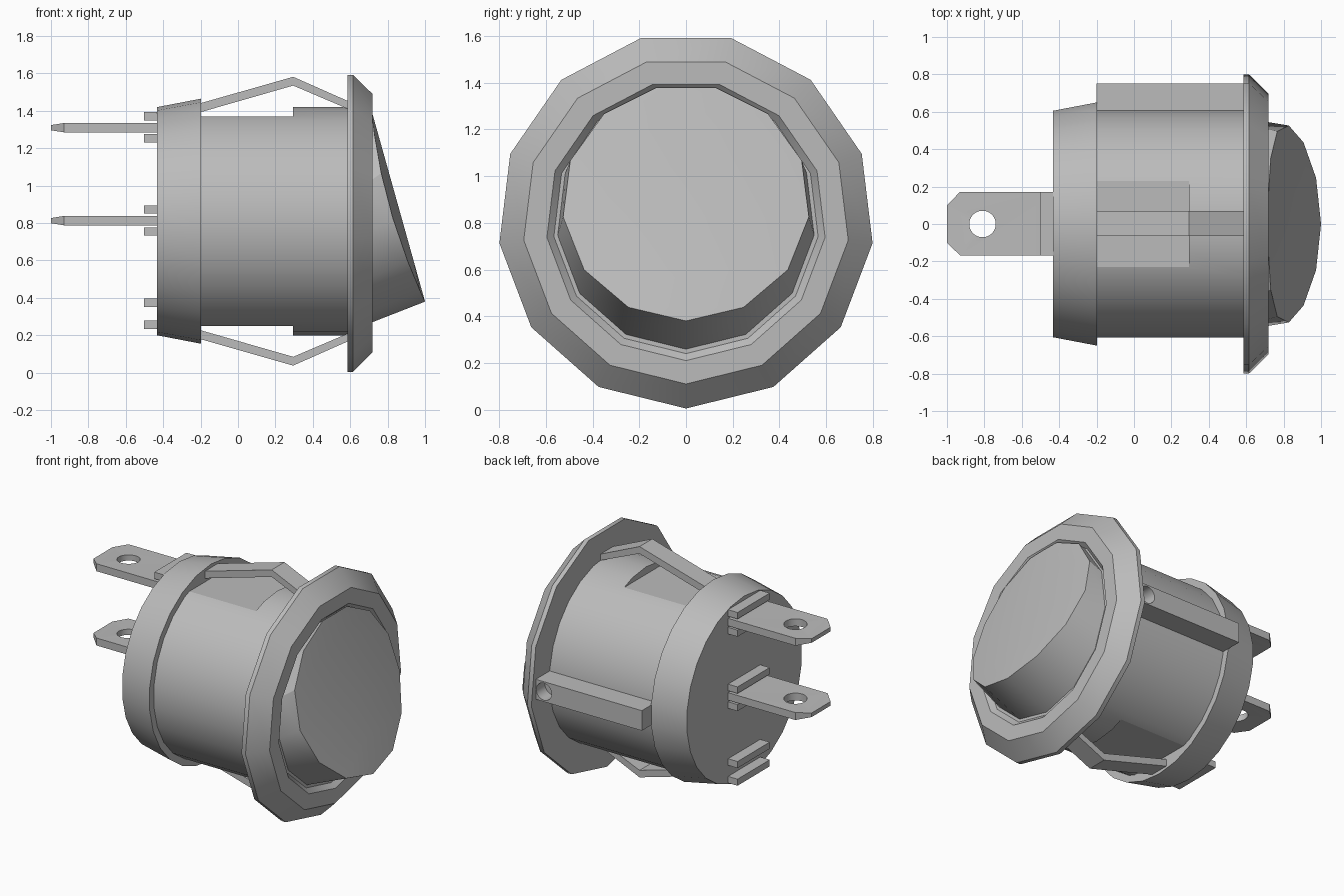
import bpy, bmesh, math
from mathutils import Matrix

if "Cube" in bpy.data.objects:
    bpy.data.objects.remove(bpy.data.objects["Cube"], do_unlink=True)

AXIS_Z = 0.81
grey = bpy.data.materials.new("light_grey_plastic")
grey.use_nodes = True
grey.diffuse_color = (0.5, 0.5, 0.5, 1)
grey.node_tree.nodes["Principled BSDF"].inputs["Base Color"].default_value = (0.5, 0.5, 0.5, 1)


def finish(name, bm, smooth=None):
    bmesh.ops.recalc_face_normals(bm, faces=bm.faces)
    me = bpy.data.meshes.new(name)
    bm.to_mesh(me)
    bm.free()
    me.materials.append(grey)
    ob = bpy.data.objects.new(name, me)
    bpy.context.collection.objects.link(ob)
    if smooth:
        shade(ob, smooth)
    return ob


def select(ob):
    bpy.ops.object.select_all(action='DESELECT')
    ob.select_set(True)
    bpy.context.view_layer.objects.active = ob


def shade(ob, degrees):
    select(ob)
    bpy.ops.object.shade_smooth_by_angle(angle=math.radians(degrees))


def turned(name, profile, sides, smooth):
    """Revolve (x, radius) points about the switch axis, capping both ends."""
    bm = bmesh.new()
    rings = []
    for x, r in profile:
        angles = [2 * math.pi * k / sides for k in range(sides)]
        rings.append([bm.verts.new((x, r * math.sin(a), AXIS_Z - r * math.cos(a))) for a in angles])
    for a, b in zip(rings, rings[1:]):
        for k in range(sides):
            j = (k + 1) % sides
            bm.faces.new((a[k], a[j], b[j], b[k]))
    bm.faces.new(rings[0])
    bm.faces.new(rings[-1])
    return finish(name, bm, smooth)


def box(name, x, y, z):
    bm = bmesh.new()
    bmesh.ops.create_cube(bm, size=1)
    for v in bm.verts:
        v.co = [lo if c < 0 else hi for c, (lo, hi) in zip(v.co, (x, y, z))]
    return finish(name, bm)


def cylinder(name, radius, depth, matrix):
    bm = bmesh.new()
    bmesh.ops.create_cone(bm, cap_ends=True, segments=24, radius1=radius, radius2=radius,
                          depth=depth, matrix=matrix)
    return finish(name, bm)


def cut(ob, cutter):
    mod = ob.modifiers.new("cut", 'BOOLEAN')
    mod.operation = 'DIFFERENCE'
    mod.solver = 'EXACT'
    mod.object = cutter
    select(ob)
    bpy.ops.object.modifier_apply(modifier=mod.name)
    bpy.data.objects.remove(cutter, do_unlink=True)


def extruded(name, outline, to_3d, lo, hi):
    """Prism from a 2D outline between two offsets."""
    bm = bmesh.new()
    a, b = [[bm.verts.new(to_3d(u, v, w)) for u, v in outline] for w in (lo, hi)]
    bm.faces.new(a)
    bm.faces.new(b)
    for k in range(len(a)):
        j = (k + 1) % len(a)
        bm.faces.new((a[k], a[j], b[j], b[k]))
    return finish(name, bm)


# Bezel, barrel and rear collar
turned("bezel", [(0.585, 0.805), (0.615, 0.805), (0.72, 0.7), (0.72, 0.6), (0.69, 0.57)], 13, 30)
barrel = turned("barrel", [(-0.25, 0.61), (0.6, 0.61)], 26, 20)
for side in (-1, 1):
    zs = sorted((AXIS_Z + side * 0.56, AXIS_Z + side * 0.8))
    cut(barrel, box("flat_cutter", (-0.4, 0.295), (-0.5, 0.5), zs))
shade(barrel, 16)
turned("rear_collar", [(-0.432, 0.61), (-0.198, 0.655)], 26, 30)

# Tilted rocker: round base lofted to a sloping, slightly crowned face
bm = bmesh.new()
SIDES = 13
base, edge, ridge = [], [], []
for k in range(SIDES):
    a = 2 * math.pi * k / SIDES
    base.append(bm.verts.new((0.68, 0.555 * math.sin(a), AXIS_Z - 0.555 * math.cos(a))))
    y, z = 0.53 * math.sin(a), 0.887 - 0.507 * math.cos(a)
    plane_x = 0.72 + (1.38 - z) * 0.28
    edge.append(bm.verts.new((plane_x - 0.17 * y * y, y, z)))
    if 0 < k <= SIDES // 2:
        ridge.append(bm.verts.new((plane_x, 0, z)))
for k in range(SIDES):
    j = (k + 1) % SIDES
    bm.faces.new((base[k], base[j], edge[j], edge[k]))
bm.faces.new(base)
for s in (1, -1):
    bm.faces.new((edge[0], edge[s], ridge[0]))
    for k in range(1, SIDES // 2):
        bm.faces.new((edge[s * k], edge[s * (k + 1)], ridge[k], ridge[k - 1]))
bm.faces.new((edge[6], edge[7], ridge[5]))
finish("rocker", bm, 30)

# Bent spring clips above and below
clip = [(-0.21, 0.58), (0.295, 0.725), (0.6, 0.595), (0.6, 0.637), (0.295, 0.772), (-0.21, 0.628)]
for name, side in (("upper_clip", 1), ("lower_clip", -1)):
    extruded(name, clip, lambda u, v, w: (u, w, AXIS_Z + side * v), -0.065, 0.07)

# Locating key along one side, with a round pocket by the bezel
key = box("side_key", (-0.2, 0.59), (0.56, 0.752), (AXIS_Z - 0.067, AXIS_Z + 0.067))
cut(key, cylinder("pocket_cutter", 0.057, 0.2,
                  Matrix.Translation((0.525, 0.76, AXIS_Z)) @ Matrix.Rotation(math.pi / 2, 4, 'X')))
shade(key, 30)

# Terminal blades: chamfered tip, drilled hole
blade = [(-0.42, -0.168), (-0.42, 0.172), (-0.93, 0.172), (-1, 0.1),
         (-1, -0.1), (-0.93, -0.168)]
for name, z in (("upper_terminal", 1.31), ("middle_terminal", 0.813)):
    ob = extruded(name, blade, lambda u, v, w: (u, v, z + (w * 0.55 if u < -0.99 else w)),
                  -0.025, 0.025)
    cut(ob, cylinder("hole_cutter", 0.071, 0.2, Matrix.Translation((-0.81, 0, z))))
    shade(ob, 20)

# Paired guide ribs on the rear face
for name, z in (("upper", 1.312), ("middle", 0.814), ("lower", 0.315)):
    for label, off in (("top", 0.059), ("bottom", -0.059)):
        box(f"{name}_guide_{label}", (-0.502, -0.42), (-0.168, 0.172),
            (z + off - 0.022, z + off + 0.022))
